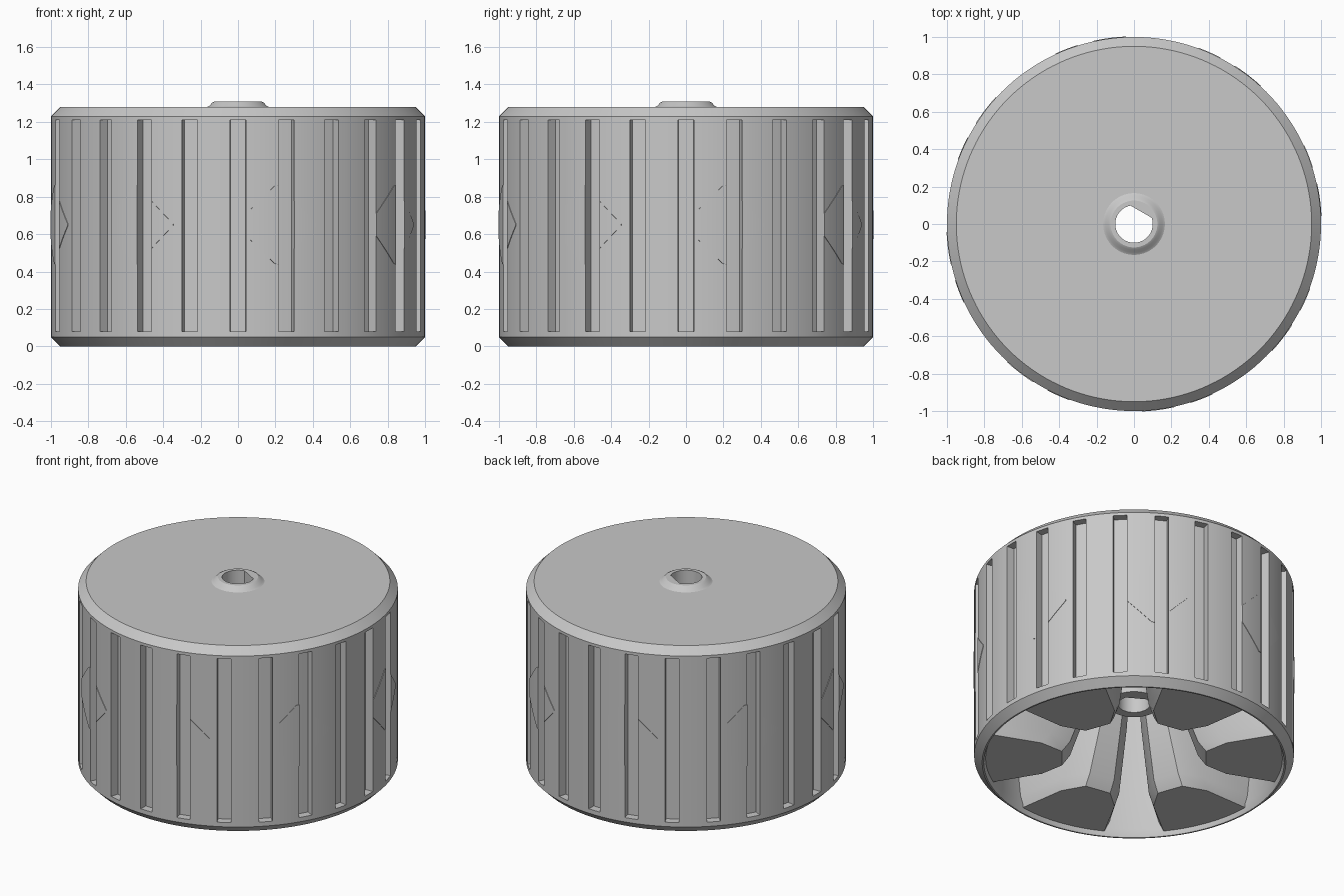
import bpy, bmesh
from math import sin, cos, radians, pi
from mathutils import Vector

cube = bpy.data.objects.get("Cube")
if cube:
    bpy.data.objects.remove(cube, do_unlink=True)

grey = bpy.data.materials.new("plain grey")
grey.use_nodes = True
colour = (0.58, 0.58, 0.58, 1)
grey.diffuse_color = colour
grey.node_tree.nodes["Principled BSDF"].inputs["Base Color"].default_value = colour


def polar(r, a, z):
    return Vector((r * cos(a), r * sin(a), z))


def finish(bm, name):
    bmesh.ops.recalc_face_normals(bm, faces=bm.faces[:])
    mesh = bpy.data.meshes.new(name)
    bm.to_mesh(mesh)
    bm.free()
    obj = bpy.data.objects.new(name, mesh)
    bpy.context.collection.objects.link(obj)
    mesh.materials.append(grey)
    bpy.ops.object.select_all(action="DESELECT")
    bpy.context.view_layer.objects.active = obj
    obj.select_set(True)
    bpy.ops.object.shade_smooth_by_angle(angle=radians(28))
    return obj


def skin(bm, rings, closed=False):
    """Join equal rings of points with quads; cap the ends unless closed."""
    loops = [[bm.verts.new(p) for p in ring] for ring in rings]
    n = len(loops[0])
    pairs = list(zip(loops, loops[1:]))
    if closed:
        pairs.append((loops[-1], loops[0]))
    else:
        bm.faces.new(loops[0])
        bm.faces.new(loops[-1])
    for a, b in pairs:
        for i in range(n):
            j = (i + 1) % n
            bm.faces.new((a[i], a[j], b[j], b[i]))


# Wheel shell: turned profile, with a D-shaped bore where the radius is 0
SEGMENTS = 144
BORE, FLAT = 0.1, 0.076


def bore_radius(a):
    c = cos(a - radians(60))
    return min(BORE, FLAT / c) if c > 0.1 else BORE


profile = [(0, 1.31), (0.125, 1.31), (0.138, 1.303), (0.152, 1.287), (0.165, 1.28),
           (0.175, 1.28), (0.95, 1.28), (1, 1.23), (1, 1.21), (1, 0.08), (1, 0.05), (0.95, 0),
           (0.94, 0), (0.92, 0.05), (0.92, 1.18), (0.2, 1.18), (0.16, 0.42), (0, 0.42)]
angles = [2 * pi * i / SEGMENTS for i in range(SEGMENTS)]
bm = bmesh.new()
skin(bm, [[polar(r or bore_radius(a), a, z) for a in angles] for r, z in profile], closed=True)

# Tread slots: two segments out of every six pushed inward
tread = []
for f in bm.faces:
    c = f.calc_center_median()
    if c.xy.length > 0.99 and 0.5 < c.z < 0.8:
        step = round(c.xy.angle_signed(Vector((1, 0))) / (2 * pi) * SEGMENTS - 0.5) % 6
        if step in (0, 5):
            tread.append(f)
bmesh.ops.recalc_face_normals(bm, faces=bm.faces[:])
result = bmesh.ops.extrude_face_region(bm, geom=tread)
for v in result["geom"]:
    if isinstance(v, bmesh.types.BMVert):
        v.co.x *= 0.947
        v.co.y *= 0.947
old = [f for f in tread if f.is_valid]
if old:
    bmesh.ops.delete(bm, geom=old, context="FACES_ONLY")
finish(bm, "wheel_shell")

# Six tapered blocks inside, parted by V-shaped gullies
bm = bmesh.new()
levels = [(0.03, 0.46, 18.5), (0.1, 0.41, 20.5), (0.5, 0.27, 24), (1.2, 0.15, 28.5)]
for k in range(6):
    mid = radians(20 + 60 * k)
    rings = []
    for z, inner, half in levels:
        h = radians(half)
        ring = [polar(inner, mid - h * 0.6, z), polar(inner, mid + h * 0.6, z),
                polar(inner + 0.15, mid + h, z)]
        ring += [polar(0.93, mid + h * (1 - i / 4), z) for i in range(9)]
        ring.append(polar(inner + 0.15, mid - h, z))
        rings.append(ring)
    skin(bm, rings)
finish(bm, "inner_blocks")

# Eight faint diamonds lying on the tread, interrupted by the slots
bm = bmesh.new()
HALF_ANGLE, HALF_HEIGHT, MIDDLE = 13, 0.22, 0.65
for k in range(8):
    centre = 12 + 45 * k
    for start, end in ((-9.5, 0.5), (5.5, 12.8)):
        columns = []
        for i in range(9):
            t = start + (end - start) * i / 8
            h = HALF_HEIGHT * (1 - abs(t) / HALF_ANGLE)
            columns.append([polar(r, radians(centre + t), MIDDLE + z)
                            for r, z in ((0.996, -h), (1.003, -h), (1.003, h), (0.996, h))])
        skin(bm, columns)
finish(bm, "diamond_plates")
